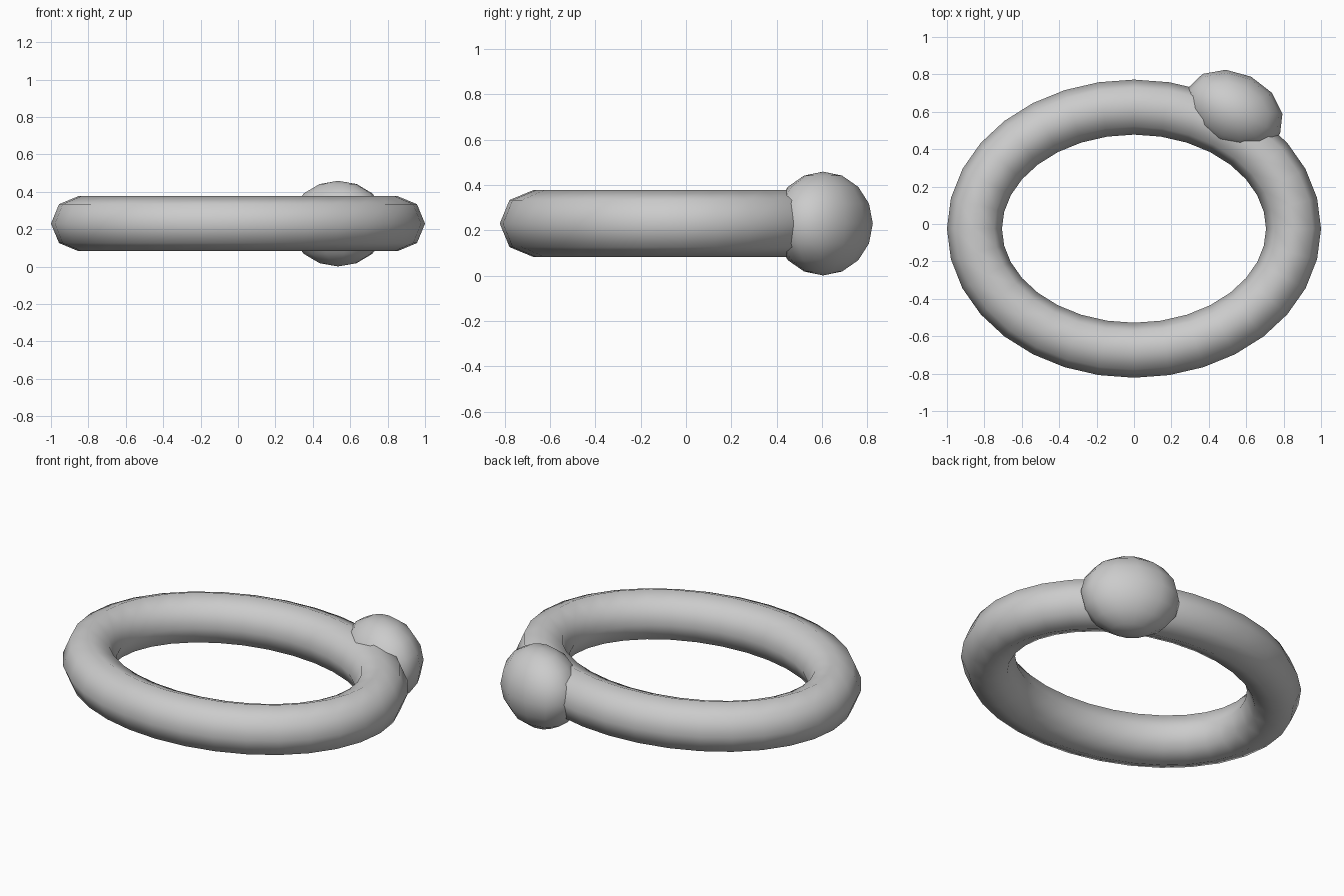
import bpy, bmesh
from math import sin, cos, pi, radians
from mathutils import Vector

cube = bpy.data.objects.get("Cube")
if cube:
    bpy.data.objects.remove(cube, do_unlink=True)

# One plain grey for the whole model
grey = bpy.data.materials.new("light grey")
grey.use_nodes = True
COLOUR = (0.6, 0.6, 0.6, 1)
grey.diffuse_color = COLOUR
grey.node_tree.nodes["Principled BSDF"].inputs["Base Color"].default_value = COLOUR


def finish(bm, name):
    bmesh.ops.recalc_face_normals(bm, faces=bm.faces)
    for face in bm.faces:
        face.smooth = True
    mesh = bpy.data.meshes.new(name)
    bm.to_mesh(mesh)
    bm.free()
    mesh.materials.append(grey)
    obj = bpy.data.objects.new(name, mesh)
    bpy.context.collection.objects.link(obj)
    return obj


# Oval ring: an octagonal tube of constant thickness swept round an ellipse
SEGMENTS, SIDES = 32, 8
LONG, SHORT, TUBE = 0.853, 0.65, 0.147
bm = bmesh.new()
loops = []
for i in range(SEGMENTS):
    t = 2 * pi * i / SEGMENTS
    centre = Vector((LONG * cos(t), SHORT * sin(t), 0))
    outward = Vector((cos(t) / LONG, sin(t) / SHORT, 0)).normalized()
    loop = []
    for j in range(SIDES):
        s = 2 * pi * j / SIDES
        loop.append(bm.verts.new(centre + TUBE * (cos(s) * outward + Vector((0, 0, sin(s))))))
    loops.append(loop)
for i in range(SEGMENTS):
    a, b = loops[i], loops[(i + 1) % SEGMENTS]
    for j in range(SIDES):
        k = (j + 1) % SIDES
        bm.faces.new((a[j], b[j], b[k], a[k]))
ring = finish(bm, "oval_ring")
ring.location = (0, -0.025, 0.23)

# Bead: a low-poly ellipsoid threaded on the back left of the ring
bm = bmesh.new()
bmesh.ops.create_uvsphere(bm, u_segments=12, v_segments=8, radius=1)
bead = finish(bm, "bead")
bead.scale = (0.275, 0.204, 0.229)
bead.rotation_euler.z = radians(-26.5)
bead.location = (0.535, 0.605, 0.23)
